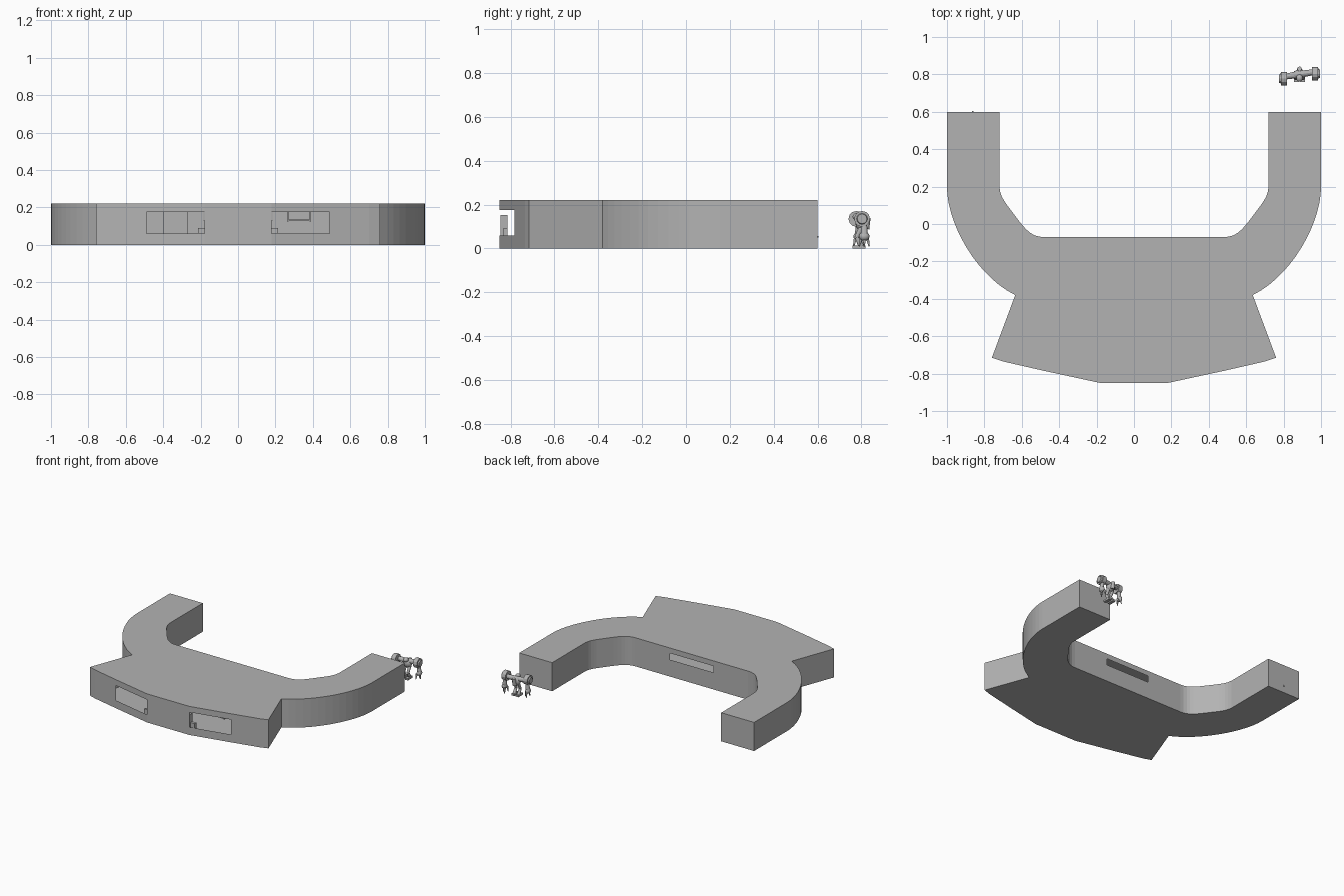
import bpy, bmesh, math
from mathutils import Vector

if "Cube" in bpy.data.objects:
    bpy.data.objects.remove(bpy.data.objects["Cube"])

H = 0.22
SILL, LINTEL = 0.06, 0.175


def material(name, value):
    m = bpy.data.materials.new(name)
    m.use_nodes = True
    m.diffuse_color = (value, value, value, 1)
    m.node_tree.nodes["Principled BSDF"].inputs["Base Color"].default_value = m.diffuse_color
    return m


grey = material("plain grey", 0.45)


def finish(name, bm, smooth=False):
    mesh = bpy.data.meshes.new(name)
    bm.to_mesh(mesh)
    bm.free()
    obj = bpy.data.objects.new(name, mesh)
    bpy.context.collection.objects.link(obj)
    mesh.materials.append(grey)
    for p in mesh.polygons:
        p.use_smooth = smooth
    return obj


def bezier(p0, p1, p2, p3, n):
    pts = []
    for i in range(n + 1):
        t = i / n
        u = 1 - t
        pts.append(tuple(u**3 * a + 3 * u * u * t * b + 3 * u * t * t * c + t**3 * d
                         for a, b, c, d in zip(p0, p1, p2, p3)))
    return pts


def box(name, x, y, z):
    bm = bmesh.new()
    bmesh.ops.create_cube(bm, size=1)
    for v in bm.verts:
        v.co = [lo + (c + 0.5) * (hi - lo) for c, (lo, hi) in zip(v.co, (x, y, z))]
    return finish(name, bm)


def ball(name, centre, size):
    bm = bmesh.new()
    bmesh.ops.create_uvsphere(bm, u_segments=14, v_segments=9, radius=1)
    for v in bm.verts:
        v.co = Vector(centre) + Vector([c * s for c, s in zip(v.co, size)])
    return finish(name, bm, True)


def rod(name, a, b, r1, r2):
    a, b = Vector(a), Vector(b)
    bm = bmesh.new()
    bmesh.ops.create_cone(bm, cap_ends=True, segments=12, radius1=r1, radius2=r2,
                          depth=(b - a).length)
    turn = (b - a).to_track_quat('Z', 'Y')
    for v in bm.verts:
        v.co = turn @ v.co + (a + b) / 2
    return finish(name, bm)


# Plan outline of the left half, from the front centre round to the back wall
half = [(0.18, -0.85), (0.49, -0.783), (0.70, -0.735), (0.76, -0.715)]
half += bezier((0.635, -0.38), (0.84, -0.28), (1, 0), (1, 0.2), 14)
half += [(1, 0.6), (0.72, 0.6)]
half += bezier((0.72, 0.2), (0.715, 0.15), (0.70, 0.135), (0.685, 0.11), 4)
half += bezier((0.61, 0.01), (0.57, -0.04), (0.54, -0.07), (0.48, -0.07), 6)
half += [(0.185, -0.07)]
outline = half + [(-x, y) for x, y in reversed(half)]

# Hollow building shell: floor, roof and walls with window openings
bm = bmesh.new()
for z in (0, H):
    bm.faces.new([bm.verts.new((x, y, z)) for x, y in outline])
for i, p in enumerate(outline):
    q = outline[(i + 1) % len(outline)]
    mid_x, mid_y = (p[0] + q[0]) / 2, (p[1] + q[1]) / 2
    spans = [(0, H)]
    if mid_y < -0.78 and 0.2 < abs(mid_x) < 0.45:
        spans = [(0, SILL), (LINTEL, H)]
    elif abs(mid_x) < 0.01 and mid_y > -0.1:
        spans = [(0, 0.13), (0.18, H)]
    for lo, hi in spans:
        bm.faces.new([bm.verts.new((x, y, z)) for (x, y), z in
                      ((p, lo), (q, lo), (q, hi), (p, hi))])
bmesh.ops.remove_doubles(bm, verts=bm.verts, dist=0.0001)
bmesh.ops.recalc_face_normals(bm, faces=bm.faces)
finish("building_shell", bm)

# Interior fittings glimpsed through the windows
box("front_console", (-0.18, 0.18), (-0.845, -0.813), (0, 0.153))
box("front_ledge", (-0.215, 0.215), (-0.835, -0.813), (0, 0.09))
box("inner_column", (-0.4, -0.27), (-0.35, -0.25), (0, H))
for x in (0.265, 0.385):
    box("hanging_post", (x - 0.004, x + 0.004), (-0.72, -0.71), (0.125, H))
box("hanging_bar", (0.265, 0.385), (-0.72, -0.71), (0.128, 0.136))
box("wing_end_stud", (-0.865, -0.858), (0.6, 0.605), (0.05, 0.057))

# Small walking machine behind the left wing
cx, cy = 0.885, 0.8
ball("machine_torso", (cx, cy, 0.115), (0.035, 0.027, 0.035))
ball("machine_head", (cx, cy - 0.02, 0.145), (0.018, 0.02, 0.016))
rod("machine_pack", (cx, cy + 0.02, 0.09), (cx, cy + 0.03, 0.14), 0.016, 0.012)
for s in (-1, 1):
    sy = cy + s * 0.013
    ex = cx + s * 0.083
    rod("upper_arm", (cx, cy, 0.13), (ex, sy, 0.135), 0.019, 0.015)
    rod("shoulder_drum", (ex - 0.017, sy - 0.01, 0.135), (ex + 0.017, sy - 0.01, 0.135),
        0.036, 0.036)
    rod("shoulder_ring", (ex + s * 0.015, sy - 0.01, 0.135),
        (ex + s * 0.026, sy - 0.01, 0.135), 0.026, 0.022)
    rod("forearm", (ex, sy, 0.12), (ex + s * 0.008, sy, 0.06), 0.012, 0.017)
    ball("hand", (ex + s * 0.008, sy, 0.055), (0.018, 0.024, 0.02))
    for a in range(3):
        ang = a * math.tau / 3
        dx, dy = 0.016 * math.cos(ang), 0.026 * math.sin(ang)
        rod("claw", (ex + dx * 0.6, sy + dy * 0.6, 0.05), (ex + dx, sy + dy, 0.01),
            0.008, 0.003)
    lx = cx + s * 0.018
    rod("thigh", (lx, cy, 0.095), (lx, cy - 0.022, 0.05), 0.012, 0.01)
    rod("shin", (lx, cy - 0.022, 0.05), (lx, cy, 0.01), 0.01, 0.012)
    box("foot", (lx - 0.012, lx + 0.012), (cy - 0.04, cy + 0.018), (0, 0.014))
